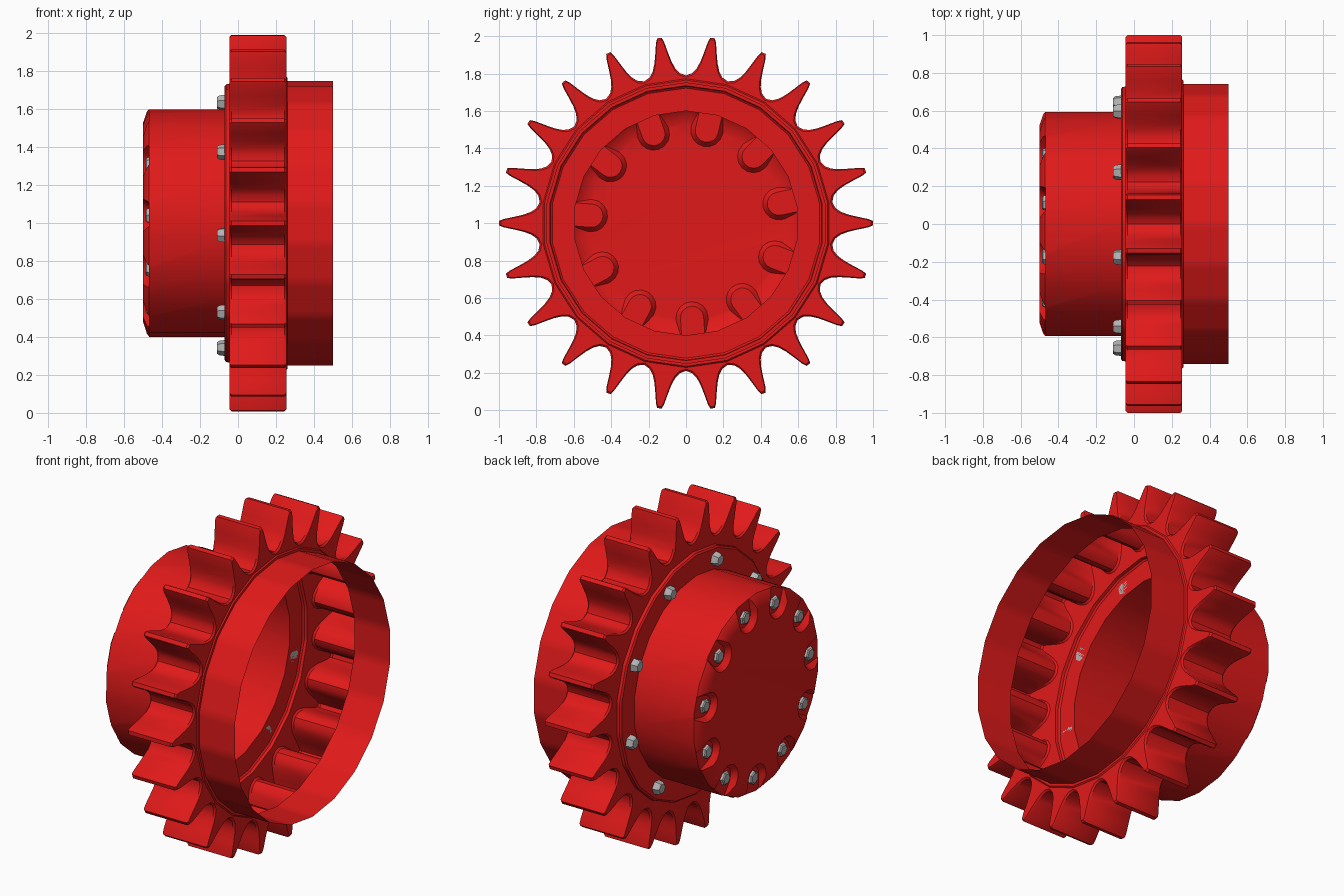
import bpy, bmesh
from math import pi, sin, cos, radians

if "Cube" in bpy.data.objects:
    bpy.data.objects.remove(bpy.data.objects["Cube"])

N = 22                      # teeth and sides of every round part
STEP = 2 * pi / N


def material(name, col):
    m = bpy.data.materials.new(name)
    m.diffuse_color = col
    m.use_nodes = True
    m.node_tree.nodes["Principled BSDF"].inputs["Base Color"].default_value = m.diffuse_color
    return m


RED = material("red_paint", (0.75, 0.01, 0.01, 1))
STEEL = material("steel", (0.45, 0.45, 0.45, 1))


def finish(bm, name, mat):
    me = bpy.data.meshes.new(name)
    bm.to_mesh(me)
    bm.free()
    me.materials.append(mat)
    ob = bpy.data.objects.new(name, me)
    bpy.context.collection.objects.link(ob)
    return ob


def smooth(ob, angle=30):
    bpy.ops.object.select_all(action='DESELECT')
    ob.select_set(True)
    bpy.context.view_layer.objects.active = ob
    bpy.ops.object.shade_smooth_by_angle(angle=radians(angle))


def loft(bm, rows, caps=False):
    """Skin closed loops of (x, y, z) points."""
    loops = [[bm.verts.new(p) for p in row] for row in rows]
    n = len(loops[0])
    for a, b in zip(loops, loops[1:]):
        for i in range(n):
            j = (i + 1) % n
            bm.faces.new((a[i], a[j], b[j], b[i]))
    if caps:
        bm.faces.new(loops[0])
        bm.faces.new(loops[-1])


def polar(x, r, a):
    return (x, r * cos(a), 1 + r * sin(a))


# Half a tooth as (degrees from tooth centre, radius), tip to valley
HALF = [(0.7, 1.0), (1.3, 0.975), (2.1, 0.92), (3.0, 0.87),
        (4.2, 0.83), (5.8, 0.803), (180 / N, 0.79)]
TOOTH = [(-a, r) for a, r in HALF[:0:-1][1:]] + [(-HALF[0][0], 1.0)] + HALF


def tooth_row(x, inset=0.0):
    row = []
    for k in range(N):
        for a, r in TOOTH:
            s = 1 - 12 * inset * (1 - abs(a) * N / 180)
            row.append(polar(x, r - inset, k * STEP + radians(a) * s))
    return row


def ring_row(x, rad):
    """22-sided ring sampled at the tooth angles, corners on the valleys."""
    row = []
    for k in range(N):
        for a, r in TOOTH:
            a = radians(a)
            row.append(polar(x, rad * cos(pi / N) / cos(a), k * STEP + a))
    return row


# Toothed shell: open rim, hollow teeth and bolting flange
bm = bmesh.new()
loft(bm, [ring_row(0.5, 0.75), ring_row(0.262, 0.75), ring_row(0.262, 0.765),
          ring_row(0.255, 0.772),
          tooth_row(0.255, 0.01), tooth_row(0.245), tooth_row(-0.035), tooth_row(-0.045, 0.01),
          ring_row(-0.045, 0.735), ring_row(-0.062, 0.732), ring_row(-0.07, 0.722),
          ring_row(-0.07, 0.6)])
bmesh.ops.recalc_face_normals(bm, faces=bm.faces)
smooth(finish(bm, "sprocket_shell", RED), 35)

# Hub drum, first made solid so the pockets can be cut
bm = bmesh.new()
loft(bm, [[polar(x, r, (k + 0.5) * STEP) for k in range(N)]
          for x, r in ((-0.07, 0.6), (-0.47, 0.6), (-0.48, 0.588), (-0.5, 0.53))], True)
bmesh.ops.recalc_face_normals(bm, faces=bm.faces)
hub = finish(bm, "hub_drum", RED)

# U-shaped pocket cutters with sloping walls
HUB_ANGLES = [radians(77.3) + i * 2 * pi / 11 for i in range(11)]


def pocket_row(x, w, ang):
    pts = [(0.72, w)] + [(0.507 - w * sin(t * pi / 8), w * cos(t * pi / 8))
                         for t in range(9)] + [(0.72, -w)]
    return [(x, u * cos(ang) - v * sin(ang), 1 + u * sin(ang) + v * cos(ang))
            for u, v in pts]


bm = bmesh.new()
for ang in HUB_ANGLES:
    loft(bm, [pocket_row(-0.468, 0.062, ang), pocket_row(-0.505, 0.09, ang)], True)
bmesh.ops.recalc_face_normals(bm, faces=bm.faces)
cutter = finish(bm, "pocket_cutter", RED)
cutter.hide_render = True

mod = hub.modifiers.new("pockets", 'BOOLEAN')
mod.object = cutter
mod.operation = 'DIFFERENCE'
mod.solver = 'EXACT'
bpy.context.view_layer.objects.active = hub
bpy.ops.object.modifier_apply(modifier=mod.name)
bpy.data.objects.remove(cutter)

# Open the hub towards the inside
bm = bmesh.new()
bm.from_mesh(hub.data)
inner = [f for f in bm.faces if f.calc_center_median().x > -0.08]
bmesh.ops.delete(bm, geom=inner, context='FACES')
bm.to_mesh(hub.data)
bm.free()
smooth(hub)


# Hexagonal bolt heads
def bolts(name, angles, rad, x0, x1, r):
    bm = bmesh.new()
    for ang in angles:
        c = polar(0, rad, ang)
        loft(bm, [[(x, c[1] + s * cos(ang + i * pi / 3), c[2] + s * sin(ang + i * pi / 3))
                   for i in range(6)]
                  for x, s in ((x0, r), (x0 + (x1 - x0) * 0.7, r * 0.92), (x1, r * 0.72))], True)
    bmesh.ops.recalc_face_normals(bm, faces=bm.faces)
    finish(bm, name, STEEL)


bolts("flange_bolts", [radians(25.5 + 40 * i) for i in range(9)], 0.66, -0.07, -0.11, 0.042)
bolts("hub_bolts", HUB_ANGLES, 0.507, -0.468, -0.487, 0.042)
